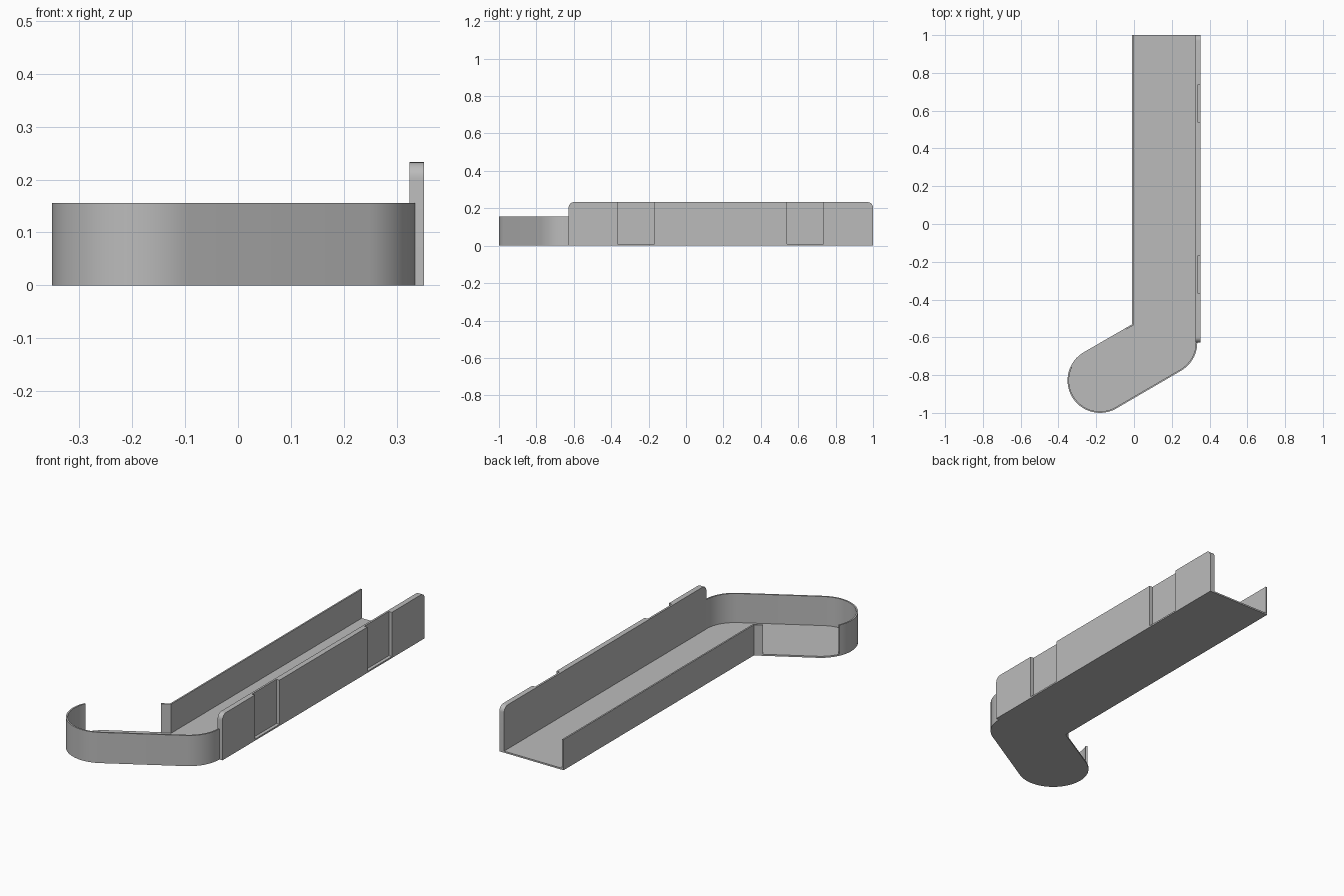
import bpy, bmesh
from math import radians, cos, sin
from mathutils import Vector

if "Cube" in bpy.data.objects:
    bpy.data.objects.remove(bpy.data.objects["Cube"])

grey = bpy.data.materials.new("plain grey")
grey.use_nodes = True
grey.diffuse_color = (0.5, 0.5, 0.5, 1)
grey.node_tree.nodes["Principled BSDF"].inputs["Base Color"].default_value = (0.5, 0.5, 0.5, 1)

R = 0.172                 # outer radius, half the channel width
LEFT, RIGHT = -0.01, 0.335
FLOOR, LOW, HIGH = 0.008, 0.156, 0.233
THIN = 0.008
BACK, BEND = 1.0, -0.628  # ends of the straight run
TIP = Vector((-0.18, -0.828))
ELBOW = Vector((RIGHT - R, BEND))


def arc(centre, radius, start, end, steps):
    angles = [radians(start + (end - start) * i / steps) for i in range(steps + 1)]
    return [centre + radius * Vector((cos(a), sin(a))) for a in angles]


def prism(name, outline, place, low, high):
    """Extrude a 2D outline; place maps (u, v, depth) to a 3D point."""
    bm = bmesh.new()
    rings = [[bm.verts.new(place(p[0], p[1], d)) for p in outline] for d in (low, high)]
    for ring in rings:
        bm.faces.new(ring)
    n = len(outline)
    for i in range(n):
        j = (i + 1) % n
        bm.faces.new((rings[0][i], rings[0][j], rings[1][j], rings[1][i]))
    bmesh.ops.recalc_face_normals(bm, faces=bm.faces)
    mesh = bpy.data.meshes.new(name)
    bm.to_mesh(mesh)
    bm.free()
    mesh.materials.append(grey)
    obj = bpy.data.objects.new(name, mesh)
    bpy.context.collection.objects.link(obj)
    bpy.ops.object.select_all(action="DESELECT")
    obj.select_set(True)
    bpy.context.view_layer.objects.active = obj
    bpy.ops.object.shade_smooth_by_angle(angle=radians(30))
    return obj


def flat(u, v, d):
    return (u, v, d)


def upright(u, v, d):
    return (d, u, v)


def ribbon(path, thickness):
    """Close an open path into a thin band, offset to its left with mitred corners."""
    inner = []
    for i, p in enumerate(path):
        normals = []
        for a, b in ((i - 1, i), (i, i + 1)):
            if a >= 0 and b < len(path):
                d = (path[b] - path[a]).normalized()
                normals.append(Vector((-d.y, d.x)))
        m = sum(normals, Vector((0, 0))).normalized()
        inner.append(p + m * thickness / m.dot(normals[0]))
    return path + inner[::-1]


# Outline of the channel: straight run, inner corner, round tip, outer bend
tangent = TIP + R * Vector((cos(radians(120)), sin(radians(120))))
along = Vector((cos(radians(30)), sin(radians(30))))
corner = tangent + along * ((LEFT - tangent.x) / along.x)
back_left = Vector((LEFT, BACK))
outer_bend = arc(ELBOW, R, 300, 360, 12)

floor_outline = [back_left, corner] + arc(TIP, R, 120, 300, 32) + outer_bend + [Vector((RIGHT, BACK))]
prism("floor", floor_outline, flat, 0, FLOOR)

# Low walls, with an opening along the inner side of the bend
prism("inner_low_wall", ribbon([back_left, corner, corner - along * 0.042], THIN), flat, FLOOR, LOW)
prism("outer_low_wall", ribbon(arc(TIP, R, 155, 300, 26) + outer_bend, THIN), flat, FLOOR, LOW)

# Tall side wall: thin backing plate plus an outer skin with two open-topped pockets
r = 0.03
front_top = arc(Vector((BEND + r, HIGH - r)), r, 180, 90, 8)
back_top = arc(Vector((BACK - r, HIGH - r)), r, 90, 0, 8)
bottom = [Vector((BACK, 0)), Vector((BEND, 0))]
pockets = []
for start in (-0.366, 0.539):
    end = start + 0.197
    pockets += [Vector(p) for p in ((start, HIGH), (start, FLOOR), (end, FLOOR), (end, HIGH))]
prism("tall_wall_plate", front_top + back_top + bottom, upright, RIGHT - 0.01, RIGHT)
prism("tall_wall_skin", front_top + pockets + back_top + bottom, upright, RIGHT, RIGHT + 0.017)
